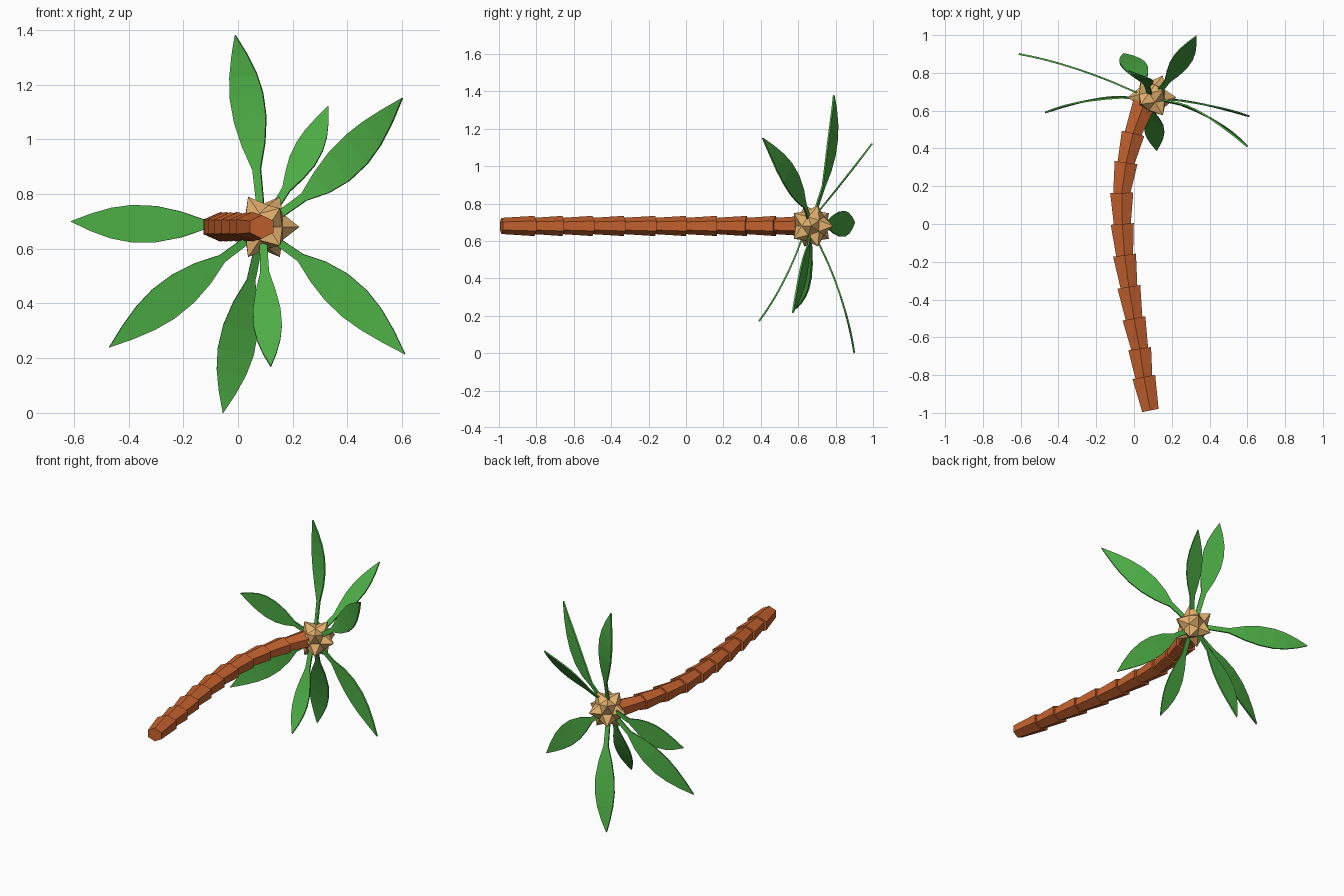
import bpy, bmesh
from math import sin, cos, pi, radians
from mathutils import Vector as V

if "Cube" in bpy.data.objects:
    bpy.data.objects.remove(bpy.data.objects["Cube"])


def material(name, rgb):
    m = bpy.data.materials.new(name)
    m.diffuse_color = (*rgb, 1)
    m.use_nodes = True
    m.node_tree.nodes["Principled BSDF"].inputs["Base Color"].default_value = m.diffuse_color
    return m


BARK = material("bark", (0.55, 0.12, 0.027))
HUSK = material("husk", (0.79, 0.45, 0.16))
GREEN = material("leaf_green", (0.074, 0.42, 0.06))


def add_object(name, bm, mat):
    bmesh.ops.recalc_face_normals(bm, faces=bm.faces)
    mesh = bpy.data.meshes.new(name)
    bm.to_mesh(mesh)
    bm.free()
    mesh.materials.append(mat)
    ob = bpy.data.objects.new(name, mesh)
    bpy.context.collection.objects.link(ob)
    return ob


# Trunk: flaring six-sided segments stacked along a curved line
Z = 0.68
path = [(0.087, -0.987), (0.052, -0.81), (0.03, -0.66), (0.0, -0.50),
        (-0.027, -0.333), (-0.05, -0.165), (-0.062, 0.0), (-0.065, 0.165),
        (-0.042, 0.325), (-0.005, 0.48), (0.055, 0.64)]
path = [V((x, y, Z)) for x, y in path]


def hexagon(bm, centre, tangent, rx, rz):
    side = tangent.cross(V((0, 0, 1))).normalized()
    angles = [radians(30 + 60 * k) for k in range(6)]
    return [bm.verts.new(centre + side * (cos(a) / cos(pi / 6) * rx) + V((0, 0, sin(a) * rz)))
            for a in angles]


bm = bmesh.new()
for i in range(len(path) - 1):
    a, b = path[i], path[i + 1]
    t = (b - a).normalized()
    start = hexagon(bm, a if i == 0 else a - t * 0.01, t, 0.044, 0.043)
    end = hexagon(bm, b, t, 0.061, 0.054)
    for k in range(6):
        j = (k + 1) % 6
        bm.faces.new((start[k], start[j], end[j], end[k]))
    bm.faces.new(start)
    bm.faces.new(end)
add_object("trunk", bm, BARK)

# Crown: twelve-pointed star, spikes on the corners of an icosahedron
CROWN = V((0.095, 0.67, Z))
R = 0.13
ico = bmesh.new()
ico.verts.new((R, 0, 0))
ico.verts.new((-R, 0, 0))
for sign, offset in ((1, 0), (-1, 36)):
    for k in range(5):
        a = radians(72 * k + offset)
        ico.verts.new((sign * 0.447 * R, 0.894 * R * cos(a), 0.894 * R * sin(a)))
bmesh.ops.convex_hull(ico, input=ico.verts[:])
bm = bmesh.new()
tips = {v: bm.verts.new(CROWN + v.co) for v in ico.verts}
pits = {f: bm.verts.new(CROWN + f.calc_center_median().normalized() * R * 0.65)
        for f in ico.faces}
for e in ico.edges:
    p, q = (pits[f] for f in e.link_faces)
    for v in e.verts:
        bm.faces.new((tips[v], p, q))
ico.free()
add_object("crown", bm, HUSK)

# Leaves: thin curved blades with a narrow stalk and pointed end
PROFILE = [(0.0, 0.014), (0.22, 0.016), (0.36, 0.046), (0.50, 0.064),
           (0.64, 0.066), (0.76, 0.054), (0.88, 0.031), (1.0, 0.001)]


def leaf(name, base, mid, tip, normal):
    base, mid, tip, normal = V(base), V(mid), V(tip), V(normal)
    scale = (tip - base).length / 0.61
    base = base.lerp(CROWN, 0.4)
    ctrl = mid * 2 - (base + tip) / 2
    bm = bmesh.new()
    last = None
    for s, w in PROFILE:
        p = base * (1 - s) ** 2 + ctrl * (2 * s * (1 - s)) + tip * s * s
        t = (ctrl - base) * (1 - s) + (tip - ctrl) * s
        side = t.cross(normal).normalized() * w * (scale if s > 0.3 else 1)
        pair = [bm.verts.new(p - side), bm.verts.new(p + side)]
        if last:
            bm.faces.new((last[0], last[1], pair[1], pair[0]))
        last = pair
    ob = add_object(name, bm, GREEN)
    mod = ob.modifiers.new("thickness", 'SOLIDIFY')
    mod.thickness = 0.009
    mod.offset = 0


leaf("leaf_top", (0.075, 0.70, 0.79), (0.045, 0.775, 1.07), (-0.01, 0.79, 1.38), (0.35, 0.93, 0))
leaf("leaf_top_back", (0.15, 0.71, 0.78), (0.235, 0.84, 0.92), (0.33, 0.995, 1.12), (0, -0.76, 0.65))
leaf("leaf_upper_right", (0.17, 0.65, 0.74), (0.37, 0.58, 0.90), (0.60, 0.41, 1.15), (0.5, 0.86, 0))
leaf("leaf_left", (-0.01, 0.70, 0.695), (-0.30, 0.82, 0.69), (-0.61, 0.90, 0.70), (0.3, 0.95, 0))
leaf("leaf_lower_left", (0.02, 0.66, 0.62), (-0.20, 0.66, 0.455), (-0.47, 0.59, 0.24), (-0.2, 0.98, 0))
leaf("leaf_bottom_back", (0.065, 0.71, 0.58), (0.01, 0.825, 0.31), (-0.055, 0.90, 0.0), (0, 0.94, 0.33))
leaf("leaf_bottom_front", (0.09, 0.60, 0.60), (0.105, 0.52, 0.38), (0.12, 0.39, 0.17), (0, 0.9, -0.42))
leaf("leaf_lower_right", (0.15, 0.66, 0.61), (0.36, 0.635, 0.46), (0.61, 0.57, 0.215), (0.2, 0.98, 0))
